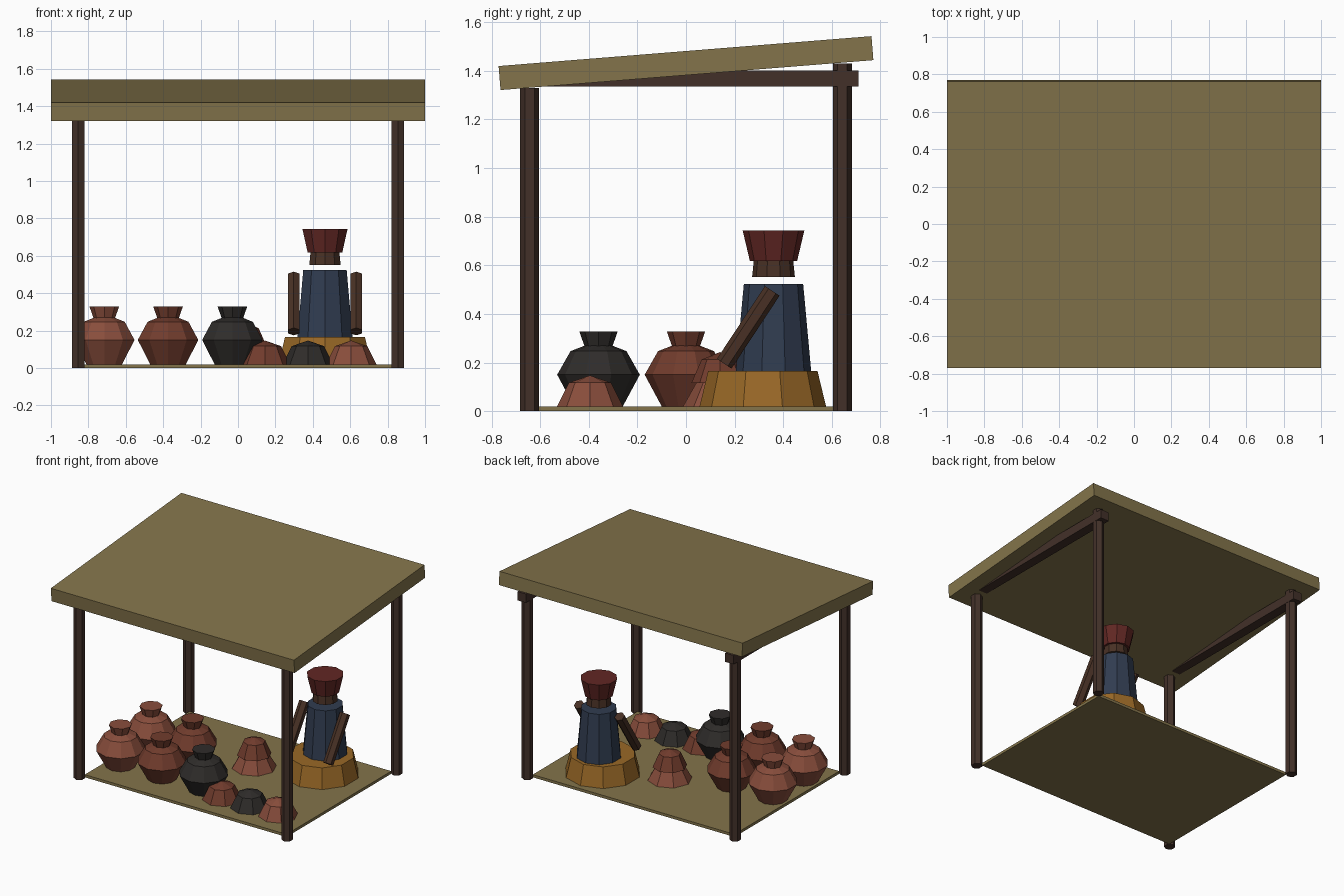
import bpy, bmesh, math
from mathutils import Vector

if "Cube" in bpy.data.objects:
    bpy.data.objects.remove(bpy.data.objects["Cube"])


def mat(name, *rgb):
    m = bpy.data.materials.new(name)
    m.diffuse_color = (*rgb, 1)
    m.use_nodes = True
    m.node_tree.nodes["Principled BSDF"].inputs["Base Color"].default_value = m.diffuse_color
    return m


THATCH = mat("thatch", .23, .175, .07)
WOOD = mat("dark_wood", .055, .03, .022)
CLAY = mat("light_clay", .25, .075, .045)
BROWN = mat("brown_clay", .165, .045, .026)
BLACK = mat("black_clay", .028, .025, .023)
BLUE = mat("blue_cloth", .03, .045, .08)
RED = mat("red_cloth", .12, .02, .017)
GOLD = mat("cushion_cloth", .32, .14, .02)
SKIN = mat("skin", .065, .03, .018)


def finish(name, bm, material, loc=(0, 0, 0)):
    bmesh.ops.recalc_face_normals(bm, faces=bm.faces)
    me = bpy.data.meshes.new(name)
    bm.to_mesh(me)
    bm.free()
    me.materials.append(material)
    ob = bpy.data.objects.new(name, me)
    ob.location = loc
    bpy.context.collection.objects.link(ob)
    return ob


def lathe(name, profile, n, material, loc=(0, 0, 0)):
    """Faceted turned solid from (radius, z) points; radius 0 is an apex."""
    bm = bmesh.new()
    rings = []
    for r, z in profile:
        angles = [math.pi / 2 + math.tau * i / n for i in range(n)] if r else [0]
        rings.append([bm.verts.new((r * math.cos(a), r * math.sin(a), z)) for a in angles])
    for a, b in zip(rings, rings[1:]):
        for i in range(n):
            j = (i + 1) % n
            if len(b) == 1:
                bm.faces.new((a[i], a[j], b[0]))
            else:
                bm.faces.new((a[i], a[j], b[j], b[i]))
    for ring in (rings[0], rings[-1]):
        if len(ring) > 1:
            bm.faces.new(ring)
    return finish(name, bm, material, loc)


def box(name, size, loc, material):
    bm = bmesh.new()
    bmesh.ops.create_cube(bm, size=1)
    bmesh.ops.scale(bm, vec=size, verts=bm.verts)
    return finish(name, bm, material, loc)


# Shelter: mat, sloping roof, posts and side beams
box("floor_mat", (1.66, 1.23, .02), (0, 0, .01), THATCH)
roof = box("roof", (2, 1.539, .099), (0, 0, 1.432), THATCH)
roof.rotation_euler.x = .08
for side, x in (("left", -.855), ("right", .855)):
    lathe(side + "_front_post", [(.039, 0), (.039, 1.33)], 6, WOOD, (x, -.643, 0))
    lathe(side + "_back_post", [(.039, 0), (.039, 1.43)], 6, WOOD, (x, .643, 0))
    box(side + "_beam", (.07, 1.42, .066), (x, 0, 1.369), WOOD)


# Large jars in two rows
def jar(x, y, material):
    lathe("jar_body", [(.1, .02), (.17, .15), (.115, .247), (.05, .272)], 10, material, (x, y, 0))
    lathe("jar_neck", [(.055, .26), (.079, .328)], 8, material, (x, y, 0))


for x, y, m in ((-.715, -.36, CLAY), (-.374, -.36, BROWN), (-.03, -.36, BLACK),
                (-.715, 0, CLAY), (-.374, 0, BROWN)):
    jar(x, y, m)


# Upturned bowls, three in front and a stack of two behind
def bowl(x, y, z, r, material):
    lathe("bowl", [(r, 0), (r * .64, .097), (0, .127)], 8, material, (x, y, z))


for x, m in ((.144, BROWN), (.374, BLACK), (.605, CLAY)):
    bowl(x, -.395, .02, .135, m)
bowl(.035, .14, .02, .152, CLAY)
bowl(.035, .14, .116, .118, BROWN)

# Seated seller on a cushion
lathe("cushion", [(.26, .02), (.225, .165)], 10, GOLD, (.465, .316, 0))
SX, SY = .465, .36
lathe("torso", [(.155, .165), (.122, .524)], 10, BLUE, (SX, SY, 0))
lathe("head", [(.088, .552), (.08, .63)], 10, SKIN, (SX, SY, 0))
lathe("hat", [(.097, .617), (.127, .744)], 10, RED, (SX, SY, 0))
low, high = Vector((0, .157, .195)), Vector((0, .355, .495))
for side, dx in (("left", -.167), ("right", .167)):
    arm = lathe(side + "_arm", [(.036, 0), (.036, (high - low).length)], 6, SKIN,
                low + Vector((SX + dx, 0, 0)))
    arm.rotation_euler.x = -math.atan2(high.y - low.y, high.z - low.z)
